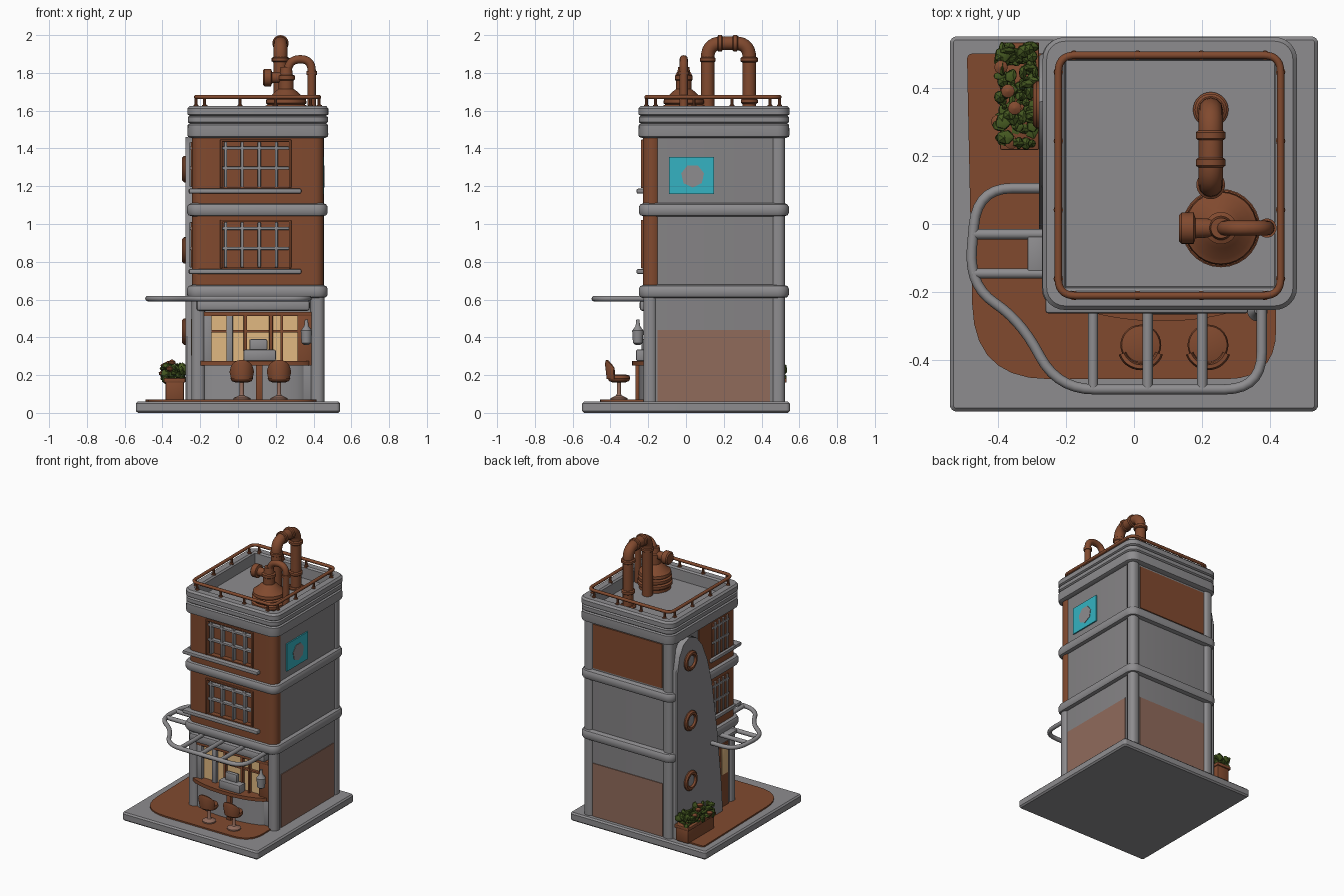
import bpy, bmesh, math, random
from mathutils import Vector

if "Cube" in bpy.data.objects:
    bpy.data.objects.remove(bpy.data.objects["Cube"])
random.seed(4)

def material(name, rgb):
    m = bpy.data.materials.new(name)
    m.diffuse_color = (*rgb, 1)
    m.use_nodes = True
    m.node_tree.nodes["Principled BSDF"].inputs["Base Color"].default_value = m.diffuse_color
    return m

GREY = material("stone grey", (.27, .265, .275))
WALL = material("wall grey", (.235, .228, .235))
BROWN = material("rust brown", (.22, .068, .028))
PALE = material("dusty brown", (.28, .145, .105))
CREAM = material("warm window", (.75, .48, .22))
GREEN = material("leaf green", (.06, .1, .015))
CYAN = material("sign cyan", (.035, .45, .54))

def finish(name, bm, mat):
    bmesh.ops.recalc_face_normals(bm, faces=bm.faces[:])
    me = bpy.data.meshes.new(name)
    bm.to_mesh(me)
    bm.free()
    me.materials.append(mat)
    ob = bpy.data.objects.new(name, me)
    bpy.context.collection.objects.link(ob)
    return ob

def skin(name, rings, mat):
    """Joins closed rings of points into a capped solid."""
    bm = bmesh.new()
    vs = [[bm.verts.new(p) for p in ring] for ring in rings]
    n = len(vs[0])
    for a, b in zip(vs, vs[1:]):
        for i in range(n):
            bm.faces.new((a[i], a[(i + 1) % n], b[(i + 1) % n], b[i]))
    bm.faces.new(vs[0])
    bm.faces.new(vs[-1])
    return finish(name, bm, mat)

def loft(name, x0, x1, y0, y1, r, levels, mat):
    """Rounded rectangle lofted through (inset, z) levels."""
    rings = []
    for d, z in levels:
        q, ring = max(r - d, .003), []
        for k, (cx, cy) in enumerate(((x1-d-q, y1-d-q), (x0+d+q, y1-d-q), (x0+d+q, y0+d+q), (x1-d-q, y0+d+q))):
            for i in range(7):
                a = math.radians(90 * k + 15 * i)
                ring.append((cx + q * math.cos(a), cy + q * math.sin(a), z))
        rings.append(ring)
    return skin(name, rings, mat)

def lathe(name, profile, at, mat, rot=(0, 0, 0), n=28):
    rings = [[(r * math.cos(2*math.pi*i/n), r * math.sin(2*math.pi*i/n), z) for i in range(n)] for r, z in profile]
    ob = skin(name, rings, mat)
    ob.location, ob.rotation_euler = at, rot
    return ob

def box(name, x0, x1, y0, y1, z0, z1, mat, bev=.004):
    bm = bmesh.new()
    bmesh.ops.create_cube(bm, size=1)
    for v in bm.verts:
        v.co = ((x0+x1)/2 + v.co.x*(x1-x0), (y0+y1)/2 + v.co.y*(y1-y0), (z0+z1)/2 + v.co.z*(z1-z0))
    b = min(bev, .3 * min(x1-x0, y1-y0, z1-z0))
    if b > .002:
        bmesh.ops.bevel(bm, geom=bm.edges[:], offset=b, segments=2, profile=.5, affect='EDGES')
    return finish(name, bm, mat)

def fillet(pts, r, closed=False):
    pts = [Vector(p) for p in pts]
    rs = r if isinstance(r, list) else [r] * len(pts)
    out = []
    for i, p in enumerate(pts):
        if not closed and i in (0, len(pts) - 1):
            out.append(p)
            continue
        a, b = pts[i-1] - p, pts[(i+1) % len(pts)] - p
        s = p + a.normalized() * min(rs[i], a.length * .49)
        e = p + b.normalized() * min(rs[i], b.length * .49)
        out += [s*(1-t)**2 + p*2*t*(1-t) + e*t*t for t in (k/7 for k in range(8))]
    return out

def tube(name, pts, rad, mat, r=.05, closed=False):
    cu = bpy.data.curves.new(name, 'CURVE')
    cu.dimensions, cu.bevel_depth, cu.bevel_resolution, cu.use_fill_caps = '3D', rad, 4, True
    path = fillet(pts, r, closed)
    sp = cu.splines.new('POLY')
    sp.points.add(len(path) - 1)
    for q, p in zip(sp.points, path):
        q.co = (*p, 1)
    sp.use_cyclic_u = closed
    cu.materials.append(mat)
    ob = bpy.data.objects.new(name, cu)
    bpy.context.collection.objects.link(ob)
    bpy.ops.object.select_all(action='DESELECT')
    ob.select_set(True)
    bpy.context.view_layer.objects.active = ob
    bpy.ops.object.convert(target='MESH')

# Base slab and paved floor
loft("base_slab", -.54, .54, -.55, .55, .02, [(.01, 0), (0, .01), (0, .05), (.01, .06)], GREY)
floor = fillet([(-.49, .5, 0), (.4, .5, 0), (.42, -.455, 0), (-.47, -.455, 0)], [.02, .02, .15, .22], True)
skin("paved_floor", [[(p.x, p.y, z) for p in floor] for z in (.05, .07)], BROWN)

# Tower core, corner posts, bands and hollow parapet
loft("tower_core", -.235, .445, -.18, .51, .02, [(0, .05), (0, 1.5)], WALL)
for x0, y0, z1 in ((.382, .452, 1.47), (-.246, .452, 1.47), (.385, -.226, .62), (-.246, -.226, .62)):
    loft("corner_post", x0, x0 + .072, y0, y0 + .072, .03, [(0, .055), (0, z1)], GREY)
for z in (.607, 1.04):
    loft("floor_band", -.27, .475, -.25, .545, .06,
         [(.03, z), (.008, z+.006), (0, z+.02), (0, z+.05), (.008, z+.064), (.03, z+.072)], GREY)
loft("cornice", -.268, .478, -.252, .548, .065,
     [(.02, 1.455), (.003, 1.462), (0, 1.475), (.002, 1.525), (.012, 1.532), (.002, 1.54), (.002, 1.566), (.012, 1.573),
      (0, 1.58), (0, 1.612), (.012, 1.625), (.055, 1.625), (.065, 1.615), (.068, 1.54)], GREY)

# Brown upper floors with recessed windows
def bars(name, a0, a1, z0, z1, make):
    w = .008
    for t in (.0, .26, .53, .8):
        c = a0 + .02 + (a1 - a0 - .02) * t
        make(name, c - w, c + w, z0, z1)
    for t in (.42, .86):
        c = z0 + (z1 - z0) * t
        make(name, a0, a1, c - w, c + w)

for z0, z1, w0, w1 in ((.67, 1.05, .77, 1.01), (1.105, 1.47, 1.195, 1.435)):
    wall = loft("brown_front_wall", -.243, .453, -.228, -.13, .048, [(0, z0), (0, z1)], BROWN)
    cut = box("window_cutter", -.085, .27, -.3, -.192, w0, w1, BROWN, 0)
    cut.hide_render = True
    mod = wall.modifiers.new("window", 'BOOLEAN')
    mod.object, mod.solver = cut, 'EXACT'
    bpy.context.view_layer.objects.active = wall
    bpy.ops.object.modifier_apply(modifier="window")
    bpy.data.objects.remove(cut)
    for x in (-.095, .27):
        box("window_jamb", x, x + .012, -.238, -.19, w0 - .005, w1 + .01, BROWN)
    box("window_head", -.095, .282, -.238, -.19, w1, w1 + .012, BROWN)
    bars("window_bar", -.085, .27, w0, w1, lambda n, a, b, c, d: box(n, a, b, -.222, -.19, c, d, GREY))
    box("window_sill", -.26, .335, -.262, -.2, w0 - .034, w0 - .008, GREY, .01)
    box("brown_left_wall", -.243, -.23, -.17, .2, z0, z1, BROWN, 0)
    box("left_window_frame", -.25, -.24, -.13, .06, w0, w1, BROWN)
    bars("left_window_bar", -.13, .06, w0, w1, lambda n, a, b, c, d: box(n, -.256, -.24, a, b, c, d, GREY))
    box("left_sill", -.262, -.235, -.2, .08, w0 - .034, w0 - .008, GREY, .01)

# Curved fin with portholes on the left side
fin = [(.5, .05), (-.03, .05), (-.01, .3), (.04, .7), (.1, 1.05), (.15, 1.22), (.21, 1.35), (.28, 1.43),
       (.36, 1.46), (.43, 1.43), (.475, 1.36), (.5, 1.25)]
skin("side_fin", [[(x, .25 + (y - .25) * s, z) for y, z in fin] for x, s in ((-.23, 1), (-.27, 1), (-.278, .97))], GREY)
for z in (.43, .86, 1.29):
    lathe("porthole", [(.07, 0), (.07, .012), (.06, .022), (.045, .022), (.038, .012), (.038, .004)],
          (-.274, .35, z), BROWN, (0, -math.pi/2, 0))
    lathe("porthole_glass", [(.04, 0), (.04, .01)], (-.274, .35, z), GREY, (0, -math.pi/2, 0))

# Side and back panels, sign
box("right_lower_panel", .444, .45, -.15, .445, .06, .44, PALE, 0)
box("back_lower_panel", -.175, .382, .508, .515, .06, .44, PALE, 0)
box("back_brown_panel", -.17, .377, .508, .516, 1.125, 1.44, BROWN, 0)
box("sign_plate", .444, .454, -.09, .148, 1.16, 1.356, CYAN, 0)
lathe("sign_badge", [(.062, 0), (.062, .004)], (.453, .035, 1.255), GREY, (0, math.pi/2, 0), 7)

# Shop front
box("shop_window", -.15, .33, -.188, -.178, .265, .515, CREAM, 0)
box("shop_lower_wall", -.2, .4, -.2, -.17, .06, .26, GREY)
for x, w, m in ((-.2, .06, GREY), (-.062, .035, GREY), (.03, .018, BROWN), (.165, .02, BROWN), (.225, .014, BROWN), (.315, .075, BROWN)):
    box("shop_mullion", x, x + w, -.212, -.18, .25, .53, m)
box("shop_transom", -.15, .33, -.206, -.18, .425, .44, BROWN)
box("shop_lintel", -.2, .39, -.215, -.17, .512, .535, BROWN)
box("shade_roll", -.22, .38, -.245, -.17, .54, .6, GREY, .015)
box("left_door", -.243, -.23, -.14, -.04, .06, .52, BROWN)
box("left_door_panel", -.248, -.235, -.125, -.055, .3, .5, CREAM)

# Counter
def half_round(name, cx, rx, ry, z0, z1, mat):
    pts = [(cx + rx * math.cos(a), -.18 - ry * math.sin(a)) for a in (math.pi * i / 28 for i in range(29))]
    skin(name, [[(x, y, z) for x, y in pts] for z in (z0, z1)], mat)
half_round("counter_base", .08, .28, .07, .06, .252, GREY)
half_round("counter_top", .08, .31, .105, .25, .275, BROWN)
box("counter_column", .095, .13, -.268, -.2, .06, .255, BROWN)
box("till_body", .03, .2, -.265, -.2, .275, .335, GREY, .008)
box("till_screen", .06, .155, -.235, -.205, .33, .39, GREY, .008)
lathe("lantern", [(.012, 0), (.026, .01), (.03, .075), (.012, .1), (.008, .135)], (.362, -.255, .36), GREY)

# Awning frame
Z = .605
tube("awning_frame", [(x, y, Z) for x, y in ((-.25, .105), (-.46, .105), (-.485, -.18), (-.33, -.285), (-.225, -.485),
     (.375, -.485), (.375, -.22))], .015, GREY, .11)
for x in (-.12, .04, .2):
    tube("awning_bar", [(x, -.22, Z), (x, -.485, Z)], .015, GREY)
for y in (-.03, -.145):
    tube("awning_side_bar", [(-.25, y, Z), (-.475, y, Z)], .015, GREY)
box("awning_bracket", -.312, -.26, -.15, -.03, Z - .012, Z + .012, GREY)

# Stools
for x in (.02, .217):
    at = (x, -.355, 0)
    lathe("stool_base", [(.045, .068), (.045, .078), (.015, .092), (.011, .1), (.011, .17)], at, PALE)
    lathe("stool_seat", [(.03, .16), (.052, .168), (.06, .182), (.056, .198), (.03, .204)], at, BROWN)
    rings = []
    for i in range(15):
        a = math.radians(200 + 10 * i)
        top = .19 + .09 * math.sin(math.pi * (i + 1.5) / 17) ** .5
        rings.append([(x + r * math.cos(a), -.36 + r * math.sin(a), z)
                      for r, z in ((.044, .18), (.06, .18), (.069, top - .02), (.064, top), (.053, top), (.048, top - .02))])
    skin("stool_back", rings, BROWN)

# Planter with foliage
box("planter_box", -.385, -.285, .225, .525, .065, .185, BROWN, .01)
box("planter_rim", -.393, -.278, .217, .533, .16, .185, BROWN, .006)
bm = bmesh.new()
for i in range(130):
    c = Vector((random.uniform(-.395, -.285), random.uniform(.235, .52), random.uniform(.175, .25)))
    start = len(bm.verts)
    vs = bmesh.ops.create_icosphere(bm, subdivisions=1, radius=random.uniform(.014, .024))['verts']
    s = Vector([random.uniform(.5, 1.3) for _ in range(3)])
    for v in vs:
        v.co = c + v.co * s
finish("foliage", bm, GREEN)
for p in ((-.39, .46, .25), (-.35, .34, .268), (-.36, .24, .235), (-.37, .39, .26), (-.4, .3, .21)):
    lathe("flower", [(.004, -.018), (.018, -.008), (.02, .004), (.004, .014)], p, BROWN, n=10)

# Roof railing
X0, X1, Y0, Y1 = -.222, .43, -.21, .495
tube("roof_rail", [(X0, Y0, 1.672), (X1, Y0, 1.672), (X1, Y1, 1.672), (X0, Y1, 1.672)], .011, BROWN, .05, True)
for i in range(4):
    t = .07 + .86 * i / 3
    x, y = X0 + (X1 - X0) * t, Y0 + (Y1 - Y0) * t
    for px, py in ((x, Y0), (x, Y1), (X0, y), (X1, y)):
        lathe("rail_post", [(.014, 1.615), (.014, 1.63), (.008, 1.632), (.008, 1.672)], (px, py, 0), BROWN, n=10)

# Roof tank and its pipe
lathe("roof_tank", [(.105, 1.53), (.105, 1.56), (.115, 1.57), (.115, 1.59), (.102, 1.597), (.112, 1.605), (.112, 1.625),
      (.098, 1.632), (.108, 1.64), (.105, 1.66), (.09, 1.668), (.06, 1.7), (.04, 1.715), (.04, 1.76), (.047, 1.765),
      (.047, 1.785), (.035, 1.79), (.03, 1.83)], (.255, -.012, 0), BROWN)
tube("tank_pipe", [(.255, -.012, 1.75), (.27, -.012, 1.872), (.39, -.012, 1.872), (.39, -.012, 1.53)], .022, BROWN, .06)
lathe("tank_pipe_collar", [(.028, 1.79), (.028, 1.81)], (.39, -.012, 0), BROWN)
lathe("tank_barrel", [(.025, -.07), (.03, .02), (.046, .025), (.046, .06), (.038, .068)], (.2, -.012, 1.775), BROWN, (0, -math.pi/2, 0))

# Large vent pipe
tube("vent_pipe", [(.225, .335, 1.53), (.225, .335, 1.957), (.225, .115, 1.957), (.225, .115, 1.53)], .036, BROWN, .075)
for y, z, r in ((.335, 1.87, .047), (.335, 1.65, .045), (.115, 1.87, .042), (.335, 1.54, .052)):
    lathe("vent_collar", [(r - .008, z - .014), (r, z - .008), (r, z + .008), (r - .008, z + .014)], (.225, y, 0), BROWN)
for y in (.26, .18):
    lathe("vent_collar", [(.037, -.014), (.043, -.009), (.043, .009), (.037, .014)], (.225, y, 1.957), BROWN, (math.pi/2, 0, 0))

# Smooth shading with sharp edges kept
bpy.ops.object.select_all(action='DESELECT')
for ob in bpy.data.objects:
    ob.select_set(True)
    bpy.context.view_layer.objects.active = ob
bpy.ops.object.shade_smooth_by_angle(angle=math.radians(35))
